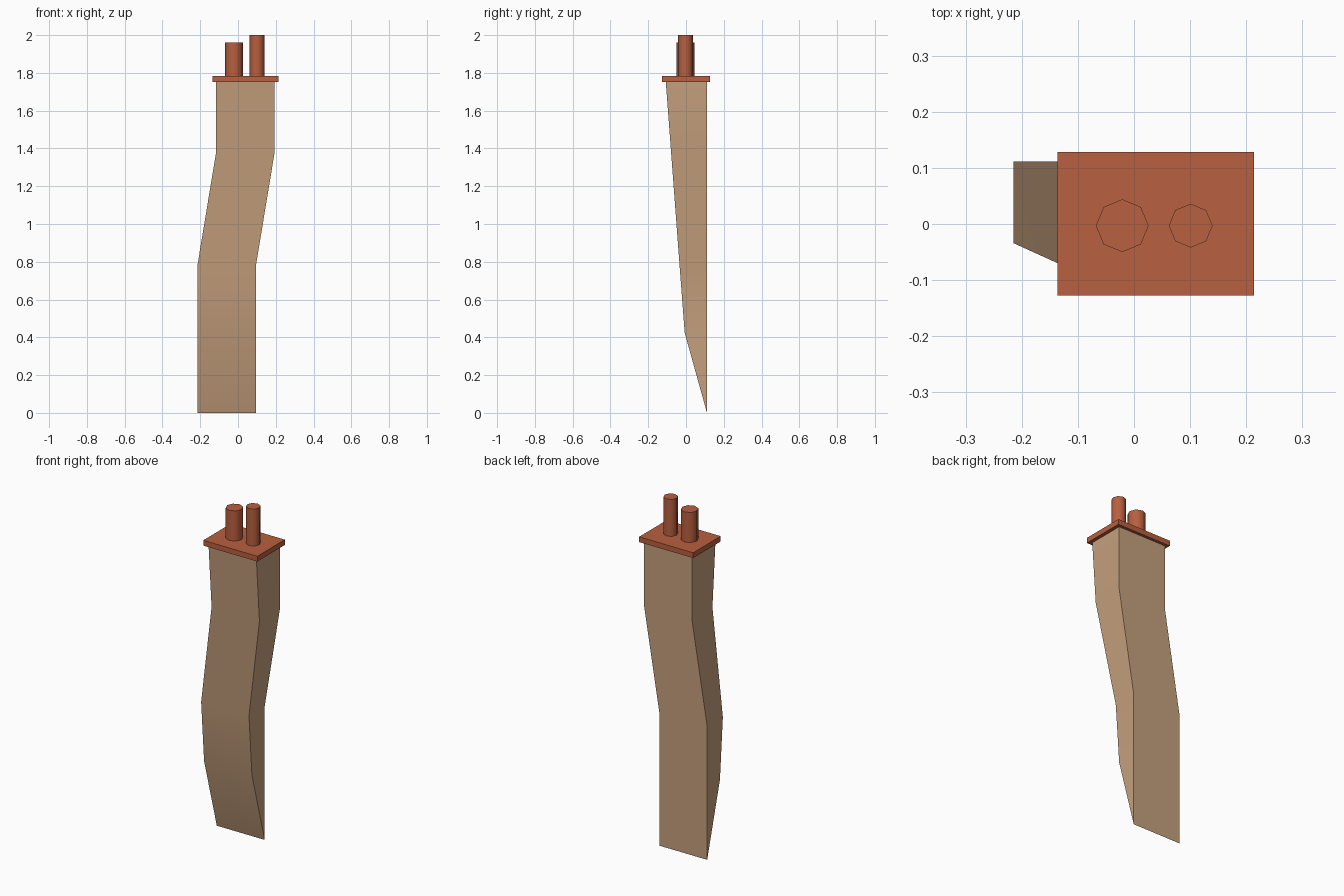
import bpy, bmesh, math

if "Cube" in bpy.data.objects:
    bpy.data.objects.remove(bpy.data.objects["Cube"])


def material(name, rgb):
    m = bpy.data.materials.new(name)
    m.diffuse_color = (*rgb, 1)
    m.use_nodes = True
    m.node_tree.nodes["Principled BSDF"].inputs["Base Color"].default_value = m.diffuse_color
    return m


STONE = material("tan_stone", (0.56, 0.35, 0.205))
CLAY = material("red_clay", (0.48, 0.117, 0.05))


def finish(bm, name, mat, angle):
    bmesh.ops.remove_doubles(bm, verts=bm.verts, dist=0.0005)
    bmesh.ops.recalc_face_normals(bm, faces=bm.faces)
    me = bpy.data.meshes.new(name)
    bm.to_mesh(me)
    bm.free()
    me.materials.append(mat)
    ob = bpy.data.objects.new(name, me)
    bpy.context.collection.objects.link(ob)
    bpy.ops.object.select_all(action='DESELECT')
    ob.select_set(True)
    bpy.context.view_layer.objects.active = ob
    if angle:
        bpy.ops.object.shade_smooth_by_angle(angle=math.radians(angle))
    return ob


# Stack: rectangular sections (z, centre x, front y); back stays flat,
# the foot tapers to an edge and the middle leans sideways
BACK, HALF = 0.111, 0.155
SECTIONS = [(0.0, -0.06, BACK), (0.424, -0.06, -0.007), (0.78, -0.06, -0.034),
            (1.38, 0.039, -0.079), (1.753, 0.039, -0.107)]
bm = bmesh.new()
rings = [[bm.verts.new(p) for p in ((x - HALF, f, z), (x + HALF, f, z),
                                    (x + HALF, BACK, z), (x - HALF, BACK, z))]
         for z, x, f in SECTIONS]
for a, b in zip(rings, rings[1:]):
    for i in range(4):
        j = (i + 1) % 4
        bm.faces.new((a[i], a[j], b[j], b[i]))
bm.faces.new(rings[-1])
finish(bm, "chimney_stack", STONE, 30)

# Cap slab
bm = bmesh.new()
bmesh.ops.create_cube(bm, size=1)
for v in bm.verts:
    v.co = (0.039 + v.co.x * 0.35, 0.0005 + v.co.y * 0.255, 1.768 + v.co.z * 0.031)
finish(bm, "cap_slab", CLAY, 0)

# Eight-sided pots standing on the slab
for name, x, r, top in (("wide_pot", -0.021, 0.047, 1.96),
                        ("tall_pot", 0.101, 0.039, 2.0)):
    bm = bmesh.new()
    bmesh.ops.create_cone(bm, cap_ends=True, segments=8, radius1=r, radius2=r,
                          depth=top - 1.78)
    bmesh.ops.translate(bm, verts=bm.verts, vec=(x, -0.003, (top + 1.78) / 2))
    finish(bm, name, CLAY, 50)
